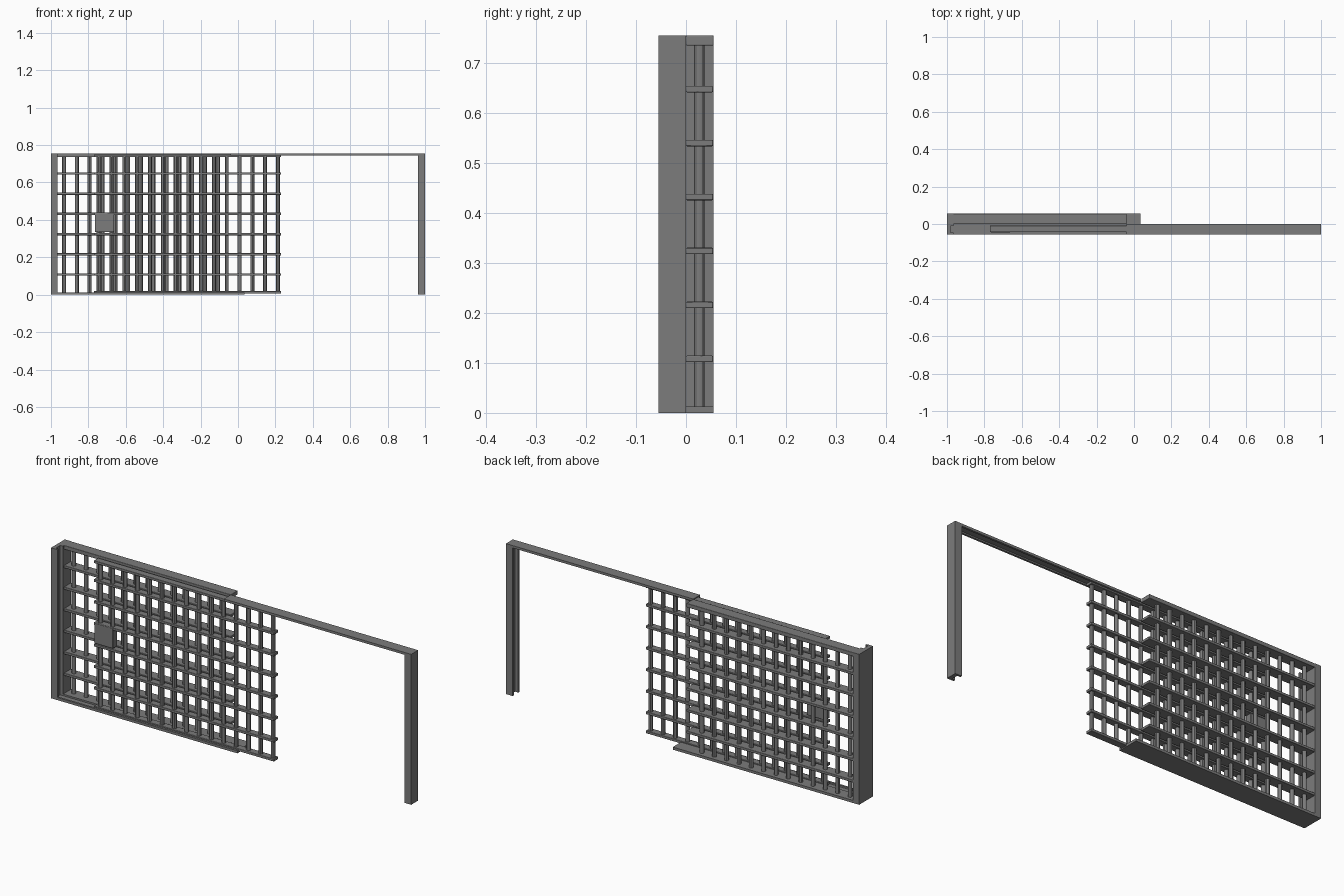
import bpy, bmesh
from mathutils import Matrix, Vector

old = bpy.data.objects.get("Cube")
if old:
    bpy.data.objects.remove(old, do_unlink=True)


def make_material(name, value):
    mat = bpy.data.materials.new(name)
    mat.use_nodes = True
    colour = (value, value, value, 1)
    mat.diffuse_color = colour
    bsdf = next(n for n in mat.node_tree.nodes if n.type == 'BSDF_PRINCIPLED')
    bsdf.inputs["Base Color"].default_value = colour
    return mat


STEEL = make_material("grey steel", 0.2)

HEIGHT = 0.755
HALF = 0.055                      # half the frame depth
STEP = 0.0685                     # spacing of upright bars
RAILS = [0.108 * i for i in range(1, 7)]


def add_box(bm, x0, x1, y0, y1, z0, z1):
    lo, hi = Vector((x0, y0, z0)), Vector((x1, y1, z1))
    mat = Matrix.Translation((lo + hi) / 2) @ Matrix.Diagonal((*(hi - lo), 1))
    bmesh.ops.create_cube(bm, size=1, matrix=mat)


def add_rod(bm, x, y, z0, z1, radius):
    bmesh.ops.create_cone(bm, cap_ends=True, segments=12, radius1=radius,
                          radius2=radius, depth=z1 - z0,
                          matrix=Matrix.Translation((x, y, (z0 + z1) / 2)))


def finish(bm, name, bevel=0):
    bmesh.ops.recalc_face_normals(bm, faces=bm.faces)
    mesh = bpy.data.meshes.new(name)
    bm.to_mesh(mesh)
    bm.free()
    mesh.materials.append(STEEL)
    obj = bpy.data.objects.new(name, mesh)
    bpy.context.collection.objects.link(obj)
    if bevel:
        mod = obj.modifiers.new("soft edges", 'BEVEL')
        mod.width, mod.segments = bevel, 2
    bpy.ops.object.select_all(action='DESELECT')
    obj.select_set(True)
    bpy.context.view_layer.objects.active = obj
    bpy.ops.object.shade_smooth_by_angle()
    return obj


def box(name, *size, bevel=0):
    bm = bmesh.new()
    add_box(bm, *size)
    return finish(bm, name, bevel)


def channel(name, place, y0, y1, back, front, floor, start, end, lip=0.01):
    """U-shaped profile, extruded; place() maps depth, y, length to a point."""
    outline = [(back, y0), (front, y0), (front, y0 + lip), (floor, y0 + lip),
               (floor, -lip), (front, -lip), (front, y1), (back, y1)]
    bm = bmesh.new()
    face = bm.faces.new([bm.verts.new(place(d, y, start)) for d, y in outline])
    out = bmesh.ops.extrude_face_region(bm, geom=[face])
    move = Vector(place(0, 0, end)) - Vector(place(0, 0, start))
    bmesh.ops.translate(bm, vec=move,
                        verts=[v for v in out["geom"] if isinstance(v, bmesh.types.BMVert)])
    return finish(bm, name)


def upright(d, y, t):
    return (d, y, t)


def level(d, y, t):
    return (t, y, d)


# Frame: posts, lintel and sill with grooves facing the sliding door
channel("receiving_post", upright, -HALF, 0, 1, 0.963, 0.98, 0, HEIGHT)
channel("pocket_post", upright, -HALF, HALF, -1, -0.965, -0.98, 0, HEIGHT)
channel("door_lintel", level, -HALF, 0, HEIGHT, 0.743, 0.75, -0.04, 1)
channel("floor_sill", level, -HALF, HALF, 0, 0.013, 0.005, -1, 0.035)
box("fixed_top_beam", -1, -0.04, 0, HALF, 0.735, HEIGHT, bevel=0.002)


def grille(name, x0, x1, first_bar, count, y0, y1, z0, z1, rails):
    bm = bmesh.new()
    for z in rails:
        add_box(bm, x0, x1, y0, y1, z - 0.0065, z + 0.0065)
    finish(bm, name + "_rails", bevel=0.002)
    bm = bmesh.new()
    for i in range(count):
        add_rod(bm, first_bar + i * STEP, (y0 + y1) / 2, z0, z1, 0.0105)
    finish(bm, name + "_bars")


# Fixed grille behind, sliding grille in front
grille("fixed_grille", -0.97, -0.04, -0.93, 13, 0, 0.054, 0.01, 0.74, RAILS)
grille("sliding_door", -0.77, 0.23, -0.745, 15, -0.044, -0.009, 0.006, 0.748,
       [0.0125] + RAILS + [0.742])

# Lock case on the sliding door
box("lock_case", -0.765, -0.663, -0.046, -0.012, 0.335, 0.437, bevel=0.002)
